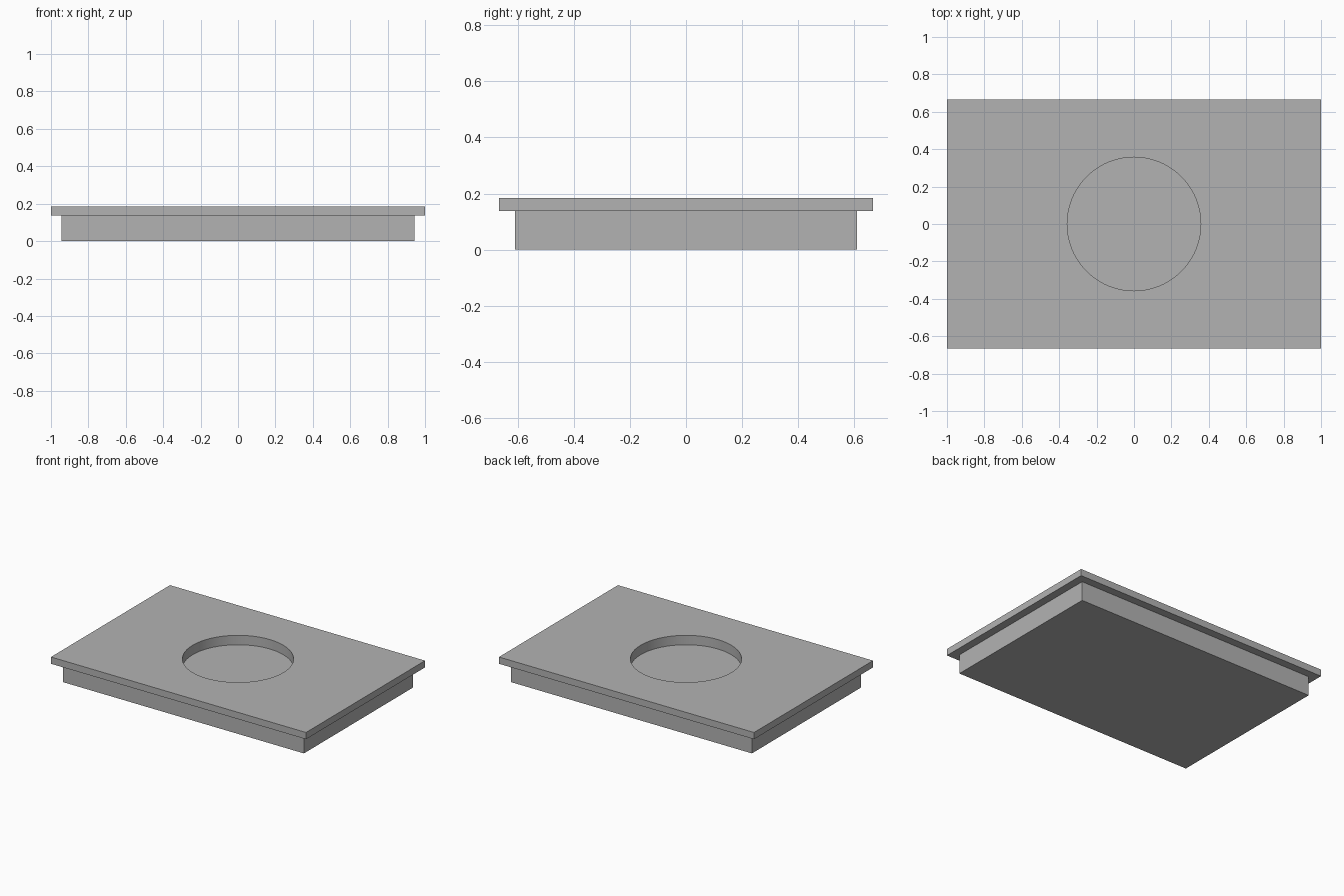
import bpy
import math

if "Cube" in bpy.data.objects:
    bpy.data.objects.remove(bpy.data.objects["Cube"], do_unlink=True)

BASE_TOP, TOP = 0.137, 0.185
RECESS_RADIUS, RECESS_FLOOR = 0.357, 0.118

grey = bpy.data.materials.new("plain grey")
grey.use_nodes = True
grey.diffuse_color = (0.45, 0.45, 0.45, 1)
grey.node_tree.nodes["Principled BSDF"].inputs["Base Color"].default_value = grey.diffuse_color


def slab(name, width, depth, bottom, top):
    bpy.ops.mesh.primitive_cube_add(size=1, location=(0, 0, (bottom + top) / 2))
    part = bpy.context.object
    part.name = name
    part.scale = (width, depth, top - bottom)
    bpy.ops.object.transform_apply(location=True, rotation=False, scale=True)
    part.data.materials.append(grey)
    return part


# Rectangular body and the wider plate resting on it
parts = [
    slab("body", 1.888, 1.22, 0, BASE_TOP),
    slab("top_plate", 2, 1.333, BASE_TOP, TOP),
]

# Round recess through the plate and into the body
height = 0.2
bpy.ops.mesh.primitive_cylinder_add(
    vertices=96, radius=RECESS_RADIUS, depth=height,
    location=(0, 0, RECESS_FLOOR + height / 2))
cutter = bpy.context.object
cutter.name = "recess_cutter"
cutter.hide_render = True
cutter.data.materials.append(grey)

for part in parts:
    cut = part.modifiers.new("recess", "BOOLEAN")
    cut.operation = "DIFFERENCE"
    cut.solver = "EXACT"
    cut.object = cutter
    bpy.ops.object.select_all(action="DESELECT")
    part.select_set(True)
    bpy.context.view_layer.objects.active = part
    bpy.ops.object.modifier_apply(modifier=cut.name)
    bpy.ops.object.shade_smooth_by_angle(angle=math.radians(30))

bpy.data.objects.remove(cutter, do_unlink=True)
